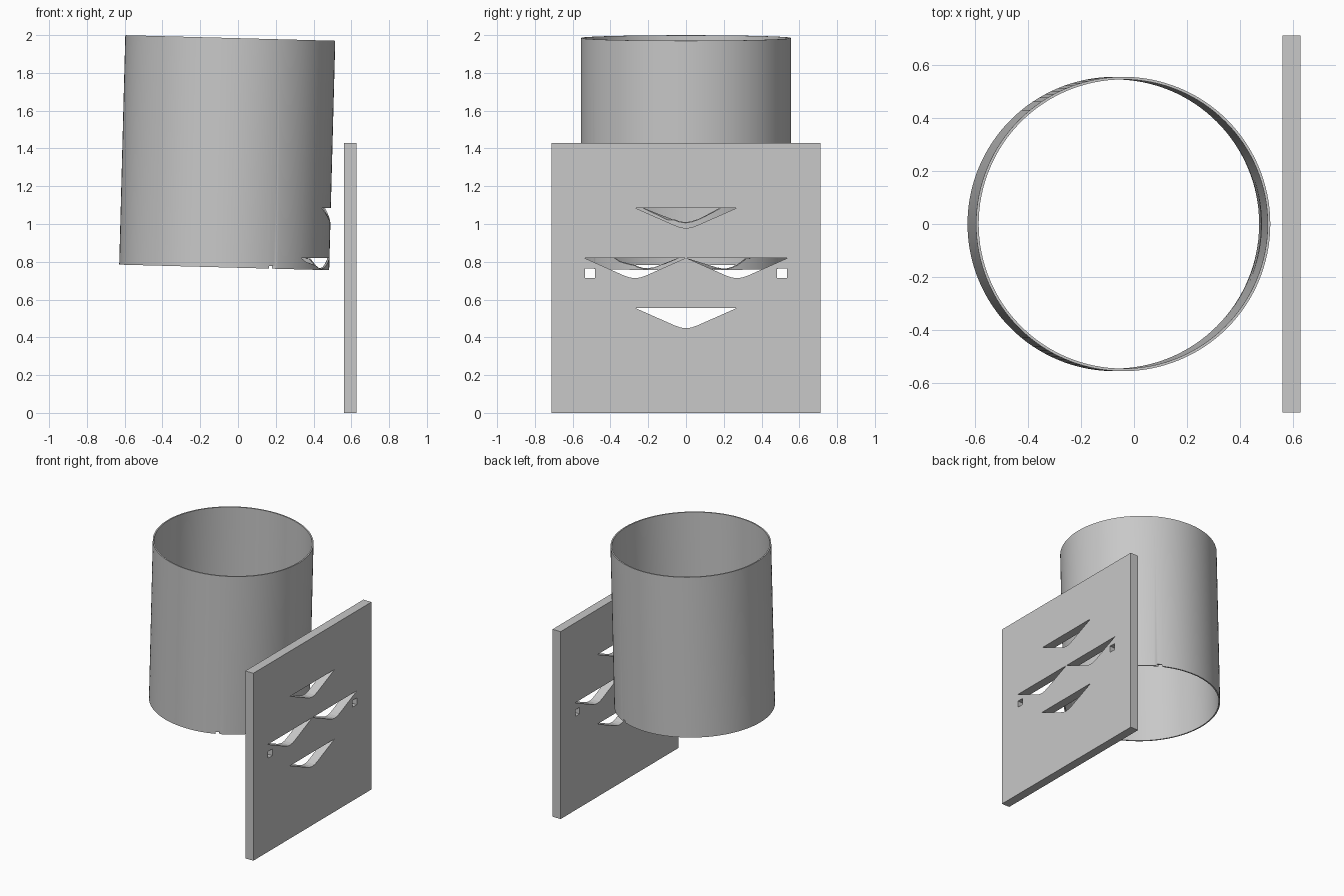
import bpy, bmesh, math
from mathutils import Matrix

if "Cube" in bpy.data.objects:
    bpy.data.objects.remove(bpy.data.objects["Cube"], do_unlink=True)

GREY = (0.58, 0.58, 0.58, 1)
grey = bpy.data.materials.new("neutral_grey")
grey.use_nodes = True
grey.diffuse_color = GREY
grey.node_tree.nodes["Principled BSDF"].inputs["Base Color"].default_value = GREY


def make_object(name, bm):
    bmesh.ops.recalc_face_normals(bm, faces=bm.faces)
    mesh = bpy.data.meshes.new(name)
    bm.to_mesh(mesh)
    bm.free()
    obj = bpy.data.objects.new(name, mesh)
    bpy.context.collection.objects.link(obj)
    mesh.materials.append(grey)
    return obj


def loft(name, start, end):
    """Closed solid between two matching outlines."""
    bm = bmesh.new()
    a = [bm.verts.new(p) for p in start]
    b = [bm.verts.new(p) for p in end]
    bm.faces.new(a)
    bm.faces.new(b[::-1])
    for i in range(len(a)):
        j = (i + 1) % len(a)
        bm.faces.new((a[i], b[i], b[j], a[j]))
    return make_object(name, bm)


def box(name, x0, x1, y0, y1, z0, z1):
    outline = [(y0, z0), (y1, z0), (y1, z1), (y0, z1)]
    return loft(name, [(x0, y, z) for y, z in outline], [(x1, y, z) for y, z in outline])


def cut(target, cutter):
    mod = target.modifiers.new("cut", "BOOLEAN")
    mod.operation, mod.solver, mod.object = "DIFFERENCE", "EXACT", cutter
    bpy.context.view_layer.update()
    bpy.context.view_layer.objects.active = target
    bpy.ops.object.modifier_apply(modifier=mod.name)
    bpy.data.objects.remove(cutter, do_unlink=True)


# Upright panel
panel = box("panel", 0.56, 0.628, -0.712, 0.712, 0, 1.43)

# Open tube, leaning slightly
RADIUS, WALL, LENGTH, SIDES = 0.556, 0.01, 1.215, 128
bm = bmesh.new()
rings = []
for r, z in [(RADIUS, -0.5), (RADIUS, 0.5), (RADIUS - WALL, 0.5), (RADIUS - WALL, -0.5)]:
    rings.append([bm.verts.new((r * math.cos(t), r * math.sin(t), z * LENGTH))
                  for t in (math.tau * i / SIDES for i in range(SIDES))])
for k in range(4):
    p, q = rings[k], rings[(k + 1) % 4]
    for i in range(SIDES):
        j = (i + 1) % SIDES
        bm.faces.new((p[i], p[j], q[j], q[i]))
bm.transform(Matrix.Translation((-0.057, 0, 1.3775)) @ Matrix.Rotation(0.0265, 4, "Y"))
tube = make_object("tube", bm)

# Wide V-shaped openings with a rounded tip: centre y, top z
HALF_V = [(0.268, 0), (0.065, -0.09), (0.03, -0.103)]
V_SHAPE = HALF_V + [(0, -0.107)] + [(-y, z) for y, z in reversed(HALF_V)]
for centre, top in [(0, 1.085), (-0.27, 0.82), (0.27, 0.82), (0, 0.555)]:
    def section(x, width, depth):
        return [(x, (centre + y) * width, top + z * depth) for y, z in V_SHAPE]
    cut(panel, loft("opening_cutter", section(0.5, 1, 1), section(0.7, 1, 1)))
    # The openings narrow inwards where they pass through the tube
    if top > 0.6:
        cut(tube, loft("tube_cutter", section(0.56, 1, 1), section(0.30, 0.66, 0.03)))

# Small side openings and the matching notches in the tube rim
for side in (-1, 1):
    y0, y1 = sorted((side * 0.483, side * 0.535))
    cut(panel, box("slot_cutter", 0.5, 0.7, y0, y1, 0.715, 0.765))
    y0, y1 = sorted((side * 0.484, side * 0.503))
    cut(tube, box("notch_cutter", 0.1, 0.4, y0, y1, 0.7, 0.778))

# Smooth tube walls with sharp rims
bpy.ops.object.select_all(action="DESELECT")
tube.select_set(True)
bpy.context.view_layer.objects.active = tube
bpy.ops.object.shade_smooth_by_angle(angle=math.radians(30))
